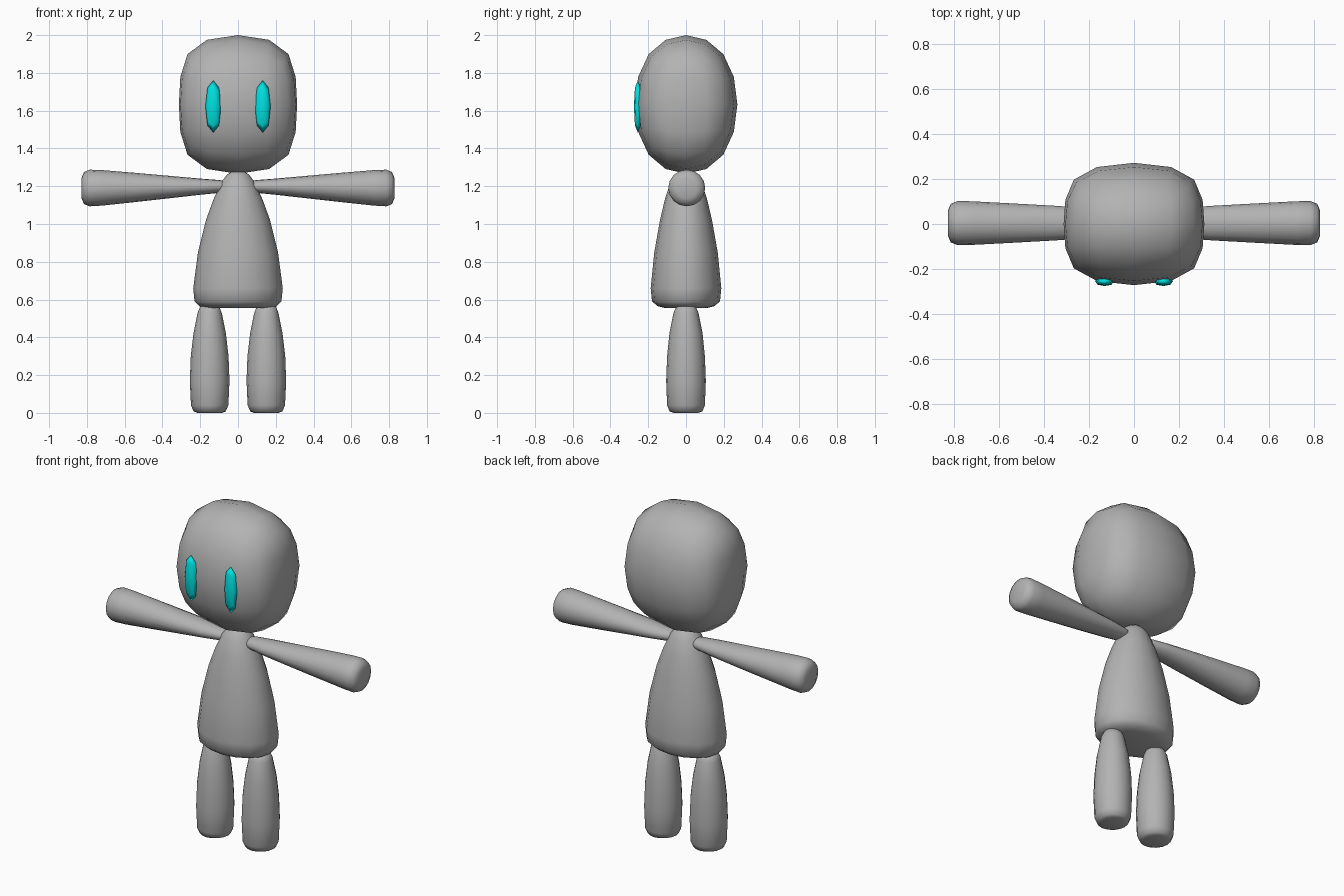
import bpy, bmesh, math
from mathutils import Vector

if "Cube" in bpy.data.objects:
    bpy.data.objects.remove(bpy.data.objects["Cube"])


def material(name, rgb):
    m = bpy.data.materials.new(name)
    m.diffuse_color = (*rgb, 1)
    m.use_nodes = True
    m.node_tree.nodes["Principled BSDF"].inputs["Base Color"].default_value = m.diffuse_color
    return m


GREY = material("soft grey", (0.45, 0.45, 0.45))
CYAN = material("bright cyan", (0.0, 0.75, 0.75))


def finish(bm, name, mat):
    bmesh.ops.recalc_face_normals(bm, faces=bm.faces)
    me = bpy.data.meshes.new(name)
    bm.to_mesh(me)
    bm.free()
    me.materials.append(mat)
    me.shade_smooth()
    ob = bpy.data.objects.new(name, me)
    bpy.context.collection.objects.link(ob)
    return ob


def loft(name, rings, place, mat=GREY, sides=16):
    """Skin oval rings (position, half width, half depth) and cap both ends."""
    bm = bmesh.new()
    loops = []
    for t, a, b in rings:
        angles = [2 * math.pi * i / sides for i in range(sides)]
        loops.append([bm.verts.new(place(t, a * math.cos(w), b * math.sin(w))) for w in angles])
    for lo, hi in zip(loops, loops[1:]):
        for i in range(sides):
            j = (i + 1) % sides
            bm.faces.new((lo[i], lo[j], hi[j], hi[i]))
    bm.faces.new(loops[0])
    bm.faces.new(loops[-1])
    return finish(bm, name, mat)


def rounded_box(name, centre, half, levels, mat, square_x=0.0):
    """Subdivided cube fitted to half sizes, optionally squarer across x."""
    bm = bmesh.new()
    bmesh.ops.create_cube(bm, size=2)
    ob = finish(bm, name, mat)
    mod = ob.modifiers.new("round", "SUBSURF")
    mod.levels = levels
    deps = bpy.context.evaluated_depsgraph_get()
    me = bpy.data.meshes.new_from_object(ob.evaluated_get(deps))
    ob.modifiers.clear()
    ob.data = me
    top = max(v.co.z for v in me.vertices)
    for v in me.vertices:
        u = v.co / top
        u.x = (1 - square_x) * u.x + square_x * math.sin(u.x * math.pi / 2)
        v.co = Vector(centre) + Vector([p * h for p, h in zip(u, half)])
    me.shade_smooth()
    return ob


# Head
rounded_box("head", (0, 0, 1.633), (0.313, 0.272, 0.367), 2, GREY, 0.7)

# Torso
loft("torso", [(0.555, 0.15, 0.11), (0.565, 0.205, 0.15), (0.59, 0.23, 0.18),
               (0.66, 0.237, 0.187), (0.85, 0.212, 0.168), (1.02, 0.17, 0.138),
               (1.13, 0.13, 0.112), (1.22, 0.09, 0.082), (1.26, 0.06, 0.055),
               (1.28, 0.03, 0.03)],
     lambda t, a, b: (a, b, t))

for side, s in (("left", 1), ("right", -1)):
    # Eyes
    rounded_box(side + "_eye", (s * 0.131, -0.255, 1.622), (0.042, 0.021, 0.138), 1, CYAN)
    # Legs
    loft(side + "_leg", [(0.0, 0.065, 0.065), (0.008, 0.085, 0.087), (0.04, 0.099, 0.1),
                         (0.17, 0.105, 0.105), (0.3, 0.1, 0.1), (0.42, 0.086, 0.088),
                         (0.53, 0.064, 0.066), (0.575, 0.045, 0.045)],
         lambda t, a, b: (s * 0.15 + a, b, t))
    # Arms
    loft(side + "_arm", [(0.05, 0.024, 0.035), (0.1, 0.034, 0.05), (0.2, 0.043, 0.066),
                         (0.35, 0.058, 0.077), (0.55, 0.078, 0.088), (0.72, 0.094, 0.097),
                         (0.785, 0.097, 0.098), (0.815, 0.085, 0.086), (0.828, 0.055, 0.055)],
         lambda t, a, b: (s * t, 0.004 + b, 1.2 - 0.012 * t + a))
